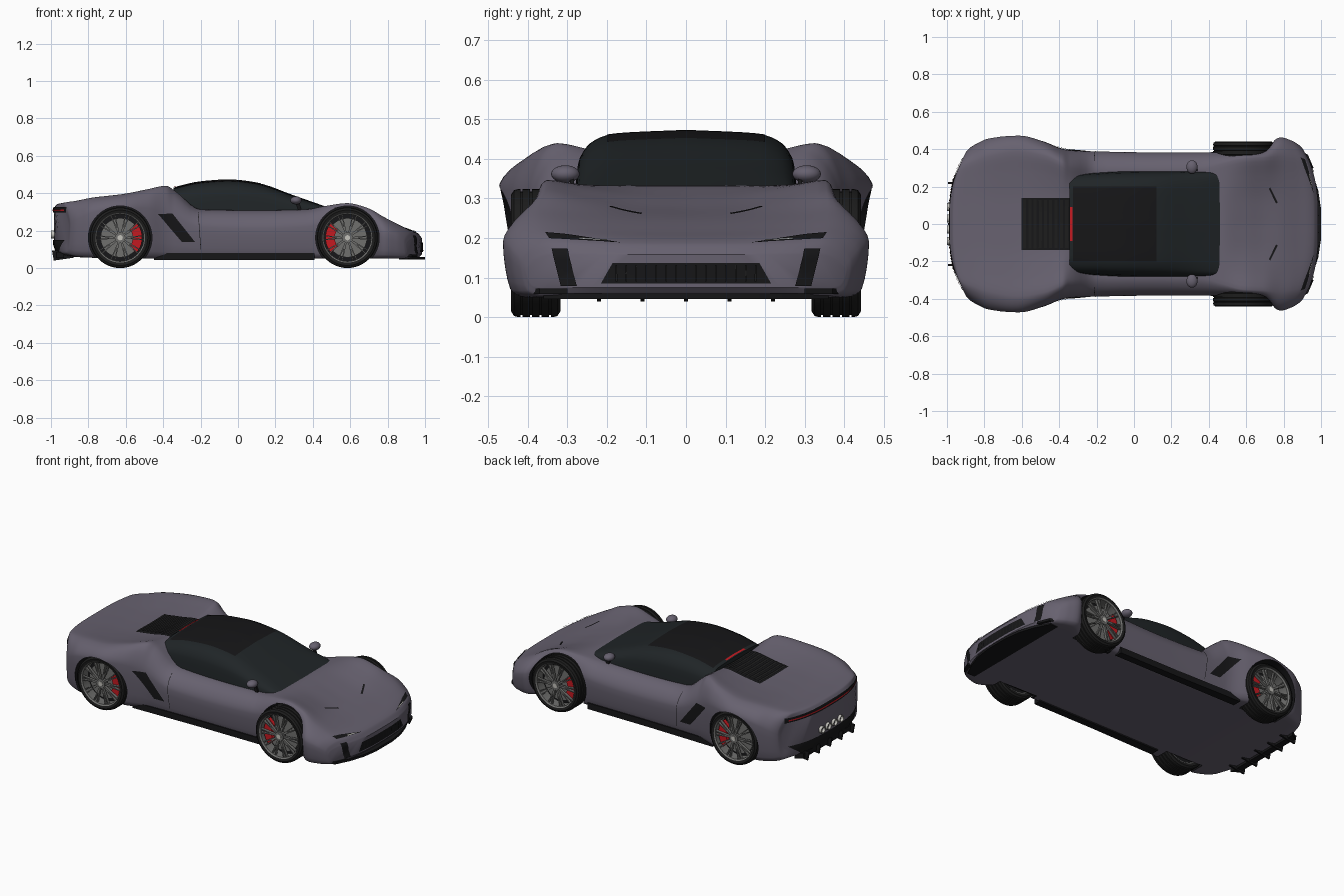
import bpy, bmesh
from math import sin, cos, pi, hypot, radians
from mathutils import Vector
from mathutils.bvhtree import BVHTree

if "Cube" in bpy.data.objects:
    bpy.data.objects.remove(bpy.data.objects["Cube"])


def material(name, r, g, b):
    m = bpy.data.materials.new(name)
    m.diffuse_color = (r, g, b, 1)
    m.use_nodes = True
    m.node_tree.nodes["Principled BSDF"].inputs["Base Color"].default_value = m.diffuse_color
    return m


PAINT = material("paint", .135, .12, .16)
GLASS = material("tinted_glass", .014, .018, .02)
BLACK = material("black_trim", .008, .008, .009)
TYRE = material("rubber", .012, .012, .012)
METAL = material("rim_metal", .16, .16, .155)
STEEL = material("bright_steel", .55, .54, .5)
RED = material("red", .55, .01, .015)


def make(name, verts, faces, mat, angle=35, recalc=True):
    me = bpy.data.meshes.new(name)
    me.from_pydata([tuple(v) for v in verts], [], faces)
    if recalc:
        bm = bmesh.new()
        bm.from_mesh(me)
        bmesh.ops.recalc_face_normals(bm, faces=bm.faces)
        bm.to_mesh(me)
        bm.free()
    me.shade_smooth()
    me.set_sharp_from_angle(angle=radians(angle))
    me.materials.append(mat)
    ob = bpy.data.objects.new(name, me)
    bpy.context.collection.objects.link(ob)
    return ob


def curve(keys, t):
    """Smooth, non-overshooting interpolation of rows (t, values...)."""
    n = len(keys)
    i = max(0, min(n - 2, sum(k[0] <= t for k in keys) - 1))
    slope = lambda j, c: (keys[j + 1][c] - keys[j][c]) / (keys[j + 1][0] - keys[j][0])

    def tangent(j, c):
        a, b = slope(max(j - 1, 0), c), slope(min(j, n - 2), c)
        return 2 * a * b / (a + b) if a * b > 0 else 0
    h = keys[i + 1][0] - keys[i][0]
    s = (t - keys[i][0]) / h
    return [(2*s**3 - 3*s*s + 1) * keys[i][c] + (s**3 - 2*s*s + s) * h * tangent(i, c)
            + (3*s*s - 2*s**3) * keys[i + 1][c] + (s**3 - s*s) * h * tangent(i + 1, c)
            for c in range(1, len(keys[0]))]


def loft(name, keys, section, mat, steps=5, sub=4, angle=35):
    """Skin mirrored cross-sections along x, ends closed with upright strips."""
    xs = [a[0] + (b[0] - a[0]) * j / steps for a, b in zip(keys, keys[1:]) for j in range(steps)]
    rings = []
    for x in xs + [keys[-1][0]]:
        pts, bow, hw = section(*curve(keys, x))
        rows = [(0, *pts[0])]
        for a, b in zip(pts, pts[1:]):
            rows.append((rows[-1][0] + hypot(b[0] - a[0], b[1] - a[1]), *b))
        half = [curve(rows, a[0] + (b[0] - a[0]) * j / sub)
                for a, b in zip(rows, rows[1:]) for j in range(sub)] + [pts[-1]]
        full = list(half) + [(-y, z) for y, z in half[-2:0:-1]]
        rings.append([(x - bow * abs(y / hw) ** 3, y, z) for y, z in full])
    n = len(rings[0])
    m = n // 2
    faces = [(i*n + j, i*n + (j + 1) % n, (i + 1)*n + (j + 1) % n, (i + 1)*n + j)
             for i in range(len(rings) - 1) for j in range(n)]
    for o in (0, (len(rings) - 1) * n):
        for j in range(m // 2):
            for side in (1, -1):
                f = [o + side * q % n for q in (j, j + 1, m - j - 1, m - j)]
                faces.append(list(dict.fromkeys(f)))
    return make(name, sum(rings, []), faces, mat, angle)


def prisms(name, polys, mat, place):
    """Extruded polygons: each item is (points, start, end)."""
    verts, faces = [], []
    for pts, a, b in polys:
        o, n = len(verts), len(pts)
        verts += [place(u, v, w) for w in (a, b) for u, v in pts]
        faces += [tuple(range(o, o + n)), tuple(range(o + n, o + 2*n))]
        faces += [(o + i, o + (i + 1) % n, o + n + (i + 1) % n, o + n + i) for i in range(n)]
    return make(name, verts, faces, mat, 30)


def lathe(name, profile, mat, place, n=48):
    """Closed (radius, depth) profile turned about an axis."""
    m = len(profile)
    verts = [place(r*cos(2*pi*i/n), d, r*sin(2*pi*i/n)) for i in range(n) for r, d in profile]
    faces = [(i*m + j, i*m + (j + 1) % m, (i + 1) % n*m + (j + 1) % m, (i + 1) % n*m + j)
             for i in range(n) for j in range(m)]
    return make(name, verts, faces, mat)


def skin(ob):
    return BVHTree.FromPolygons([v.co for v in ob.data.vertices], [list(p.vertices) for p in ob.data.polygons])


def panel(name, quad, axis, mat, tree, off=.004, nu=10, nv=6, mirror=False):
    """Quad projected onto a surface along an axis, e.g. '+x'."""
    k, sign = "xyz".index(axis[1]), (1 if axis[0] == "+" else -1)
    out = Vector([sign * (i == k) for i in range(3)])
    a, b, c, d = [Vector(q) for q in quad]
    verts, faces, index = [], [], {}
    for i in range(nu + 1):
        for j in range(nv + 1):
            p = list(a.lerp(b, i/nu).lerp(d.lerp(c, i/nu), j/nv))
            p.insert(k, 3 * sign)
            hit, nor = tree.ray_cast(Vector(p), -out)[:2]
            if hit:
                index[i, j] = len(verts)
                verts.append(hit + (nor if nor.dot(out) > 0 else -nor) * off)
    for i in range(nu):
        for j in range(nv):
            f = [(i, j), (i + 1, j), (i + 1, j + 1), (i, j + 1)]
            if all(q in index for q in f):
                f = [index[q] for q in f]
                e = (verts[f[1]] - verts[f[0]]).cross(verts[f[3]] - verts[f[0]])
                faces.append(f if e.dot(out) > 0 else f[::-1])
    if mirror:
        n = len(verts)
        verts += [Vector((v.x, -v.y, v.z)) for v in verts]
        faces += [[q + n for q in f[::-1]] for f in faces]
    return make(name, verts, faces, mat, 40, recalc=False)


# Body shell: x, half width, floor, widest height, crest y, crest z, centre z, end bow
BODY = [(-.985, .36, .13, .23, .27, .325, .32, -.08), (-.965, .39, .08, .24, .30, .347, .342, -.07),
        (-.88, .43, .06, .27, .33, .36, .35, -.04), (-.78, .458, .055, .30, .36, .377, .36, -.01),
        (-.62, .474, .05, .325, .385, .395, .37, 0), (-.48, .44, .05, .32, .365, .422, .386, 0),
        (-.385, .403, .05, .29, .325, .44, .40, 0), (-.34, .395, .05, .27, .30, .415, .40, 0),
        (-.2, .388, .05, .22, .285, .313, .31, 0), (.1, .383, .05, .21, .285, .308, .30, 0),
        (.36, .383, .05, .22, .29, .313, .31, 0), (.47, .385, .05, .24, .32, .332, .333, 0),
        (.585, .387, .05, .26, .35, .347, .308, 0), (.69, .40, .05, .22, .355, .322, .275, 0),
        (.79, .463, .05, .19, .36, .27, .25, .01), (.88, .447, .05, .17, .35, .23, .218, .04),
        (.96, .42, .055, .14, .34, .19, .187, .075), (.985, .405, .075, .12, .33, .158, .158, .085)]


def body_section(hw, zb, zw, ys, zs, zc, bow):
    return [(0, zb), (.5*hw, zb), (.88*hw, zb), (.96*hw, zb + .15*(zw - zb)), (hw, zw),
            (.62*hw + .38*ys, zw + .72*(zs - zw)), (ys, zs), (.72*ys, .55*zs + .45*zc),
            (.35*ys, zc + .1*(zs - zc)), (0, zc)], bow, hw


body = loft("body_shell", BODY, body_section, PAINT)
tree = skin(body)

# Wheel arches cut out of the body, lined in black
WX, WR, ARCH = (-.63, .585), .162, .17
circle = [(ARCH*cos(2*pi*i/64), ARCH*sin(2*pi*i/64)) for i in range(64)]
cutter = prisms("arch_cutter", [([(x + u, WR + v) for u, v in circle], s*.315, s*.6)
                                for x in WX for s in (-1, 1)], BLACK, lambda u, v, w: (u, w, v))
cutter.hide_render = True
mod = body.modifiers.new("arches", "BOOLEAN")
mod.operation, mod.solver, mod.object = "DIFFERENCE", "EXACT", cutter
bpy.context.view_layer.objects.active = body
bpy.ops.object.modifier_apply(modifier=mod.name)
bpy.data.objects.remove(cutter)
if len(body.data.materials) < 2:
    body.data.materials.append(BLACK)
for p in body.data.polygons:
    c = p.center
    p.material_index = int(abs(c.y) > .31 and any(hypot(c.x - x, c.z - WR) < ARCH + .0005 for x in WX))
body.data.set_sharp_from_angle(angle=radians(35))

# Glass canopy: x, base half width, base z, roof half width, roof z
CANOPY = [(-.345, .265, .30, .20, .43), (-.2, .275, .285, .215, .462), (-.05, .282, .285, .22, .472),
          (.1, .283, .285, .22, .456), (.3, .283, .285, .225, .388), (.42, .28, .285, .24, .346),
          (.475, .275, .285, .25, .327)]


def canopy_section(yb, zb, yr, zr):
    h = zr - zb
    return [(0, zb), (yb, zb), (.85*yb + .15*yr, zb + .55*h), (.35*yb + .65*yr, zr - .17*h),
            (.85*yr, zr - .05*h), (0, zr)], 0, 1


canopy = loft("glass_canopy", CANOPY, canopy_section, GLASS)
roof = skin(canopy)
panel("roof_panel", [(-.325, -.2), (.12, -.2), (.12, .2), (-.325, .2)], "+z", BLACK, roof, .002, 14, 14)
panel("high_brake_light", [(-.34, -.09), (-.328, -.09), (-.328, .09), (-.34, .09)], "+z", RED, roof, .004, 2, 6)

# Engine cover with raised louvres
panel("engine_cover", [(-.6, -.14), (-.345, -.14), (-.345, .14), (-.6, .14)], "+z", BLACK, tree, .003, 12, 10)
for i in range(9):
    x = -.592 + i*.028
    panel(f"louvre_{i + 1}", [(x, -.13), (x + .016, -.13), (x + .016, .13), (x, .13)], "+z", TYRE, tree, .009, 2, 8)

# Side vents, door seams, hood slits
panel("side_vent", [(-.43, .29), (-.35, .29), (-.23, .14), (-.30, .14)], "-y", BLACK, tree, mirror=True)
panel("door_seam", [(-.215, .30), (-.212, .30), (-.197, .10), (-.20, .10)], "-y", BLACK, tree, .001, 1, 12, True)
panel("hood_slit", [(.72, .19), (.728, .195), (.768, .115), (.758, .11)], "+z", BLACK, tree, .003, 2, 6, True)

# Nose: grille with bars, vertical intakes, headlights
panel("front_grille", [(-.215, .085), (.215, .085), (.185, .137), (-.185, .137)], "+x", BLACK, tree, .003, 20, 6)
for i in range(15):
    y = -.175 + i*.025
    panel(f"grille_bar_{i + 1}", [(y - .002, .09), (y + .002, .09), (y + .002, .132), (y - .002, .132)],
          "+x", TYRE, tree, .007, 1, 4)
panel("front_intake", [(.275, .078), (.315, .078), (.338, .172), (.298, .172)], "+x", BLACK, tree, .005, 6, 10, True)
panel("headlight", [(.165, .186), (.345, .197), (.355, .212), (.30, .207)], "+x", BLACK, tree, .004, 12, 3, True)
panel("headlight_lamp", [(.20, .189), (.27, .193), (.27, .196), (.20, .191)], "+x", STEEL, tree, .007, 6, 2, True)

# Tail: light band, red strip, lower panel
panel("tail_band", [(-.35, .296), (.35, .296), (.35, .325), (-.35, .325)], "-x", BLACK, tree, .004, 24, 4)
panel("tail_light", [(-.33, .306), (.33, .306), (.33, .314), (-.33, .314)], "-x", RED, tree, .007, 24, 2)
panel("rear_lower_panel", [(-.24, .085), (.24, .085), (.33, .15), (-.33, .15)], "-x", BLACK, tree, .005, 16, 6)

# Diffuser with fins, splitter, side skirts
flat = lambda u, v, w: (u, v, w)
prisms("diffuser_tray", [([(-.97, -.24), (-.97, .24), (-.93, .27), (-.93, -.27)], .055, .085)], BLACK, flat)
prisms("diffuser_fins", [([(-.985, .04), (-.995, .095), (-.88, .09), (-.88, .055)], y - .005, y + .005)
                         for y in (-.22, -.11, 0, .11, .22)], BLACK, lambda u, v, w: (u, w, v))
edge = [(.86, .36), (.91, .36), (.955, .27), (.985, .18), (1.0, .08)]
prisms("front_splitter", [(edge + [(x, -y) for x, y in edge[::-1]], .046, .06)], BLACK, flat)
prisms("splitter_winglets", [([(.86, s*.30), (.96, s*.30), (.93, s*.37), (.86, s*.41)], .058, .072)
                             for s in (-1, 1)], BLACK, flat)
prisms("side_skirts", [([(-.45, s*.33), (.41, s*.33), (.41, s*.375), (0, s*.376), (-.45, s*.385)], .042, .08)
                       for s in (-1, 1)], BLACK, flat)

# Exhaust pipes
for i, y0 in enumerate((-.09, -.03, .03, .09)):
    lathe(f"exhaust_{i + 1}", [(.021, -1), (.021, -.94), (.016, -.94), (.016, -1)], STEEL,
          lambda a, d, c, y0=y0: (d, y0 + a, .18 + c), 20)

# Door mirrors on stalks
for side, s in (("right", -1), ("left", 1)):
    bm = bmesh.new()
    bmesh.ops.create_uvsphere(bm, u_segments=24, v_segments=14, radius=1)
    make(f"{side}_mirror", [(.31 + v.co.x*.03, s*.305 + v.co.y*.036, .362 + v.co.z*.022) for v in bm.verts],
         [[v.index for v in f.verts] for f in bm.faces], PAINT)
    bm.free()
    prisms(f"{side}_mirror_stalk", [([(.325, .30), (.345, .30), (.325, .355), (.305, .355)], s*.283, s*.293)],
           BLACK, lambda u, v, w: (u, w, v))

# Wheels: grooved tyre, rim, forked spokes, brake disc and caliper
tyre = [(.131, -.058), (.148, -.062), (.159, -.055)]
for g in (-.036, -.012, .012, .036):
    tyre += [(.162, g - .008), (.162, g - .003), (.156, g - .002), (.156, g + .002), (.162, g + .003), (.162, g + .008)]
tyre += [(.159, .055), (.148, .062), (.131, .058)]


def bar(a0, a1, r0, r1, w0, w1):
    p, q = Vector((r0*cos(a0), r0*sin(a0))), Vector((r1*cos(a1), r1*sin(a1)))
    n = Vector((p.y - q.y, q.x - p.x)).normalized()
    return [tuple(v) for v in (p - n*w0, q - n*w1, q + n*w1, p + n*w0)]


def arc(r, a, b, n=10):
    return [(r*cos(a + (b - a)*i/n), r*sin(a + (b - a)*i/n)) for i in range(n + 1)]


for end, x, inner in (("rear", WX[0], 0), ("front", WX[1], pi)):
    for side, s in (("right", -1), ("left", 1)):
        put = lambda a, d, c: (x + a, s*(.38 - d), WR + c)
        face = lambda u, v, w: put(u, w, v)
        tag = f"{end}_{side}"
        lathe(f"{tag}_tyre", tyre, TYRE, put)
        lathe(f"{tag}_rim", [(.126, -.054), (.133, -.06), (.133, .055), (.126, .055)], METAL, put)
        prisms(f"{tag}_backplate", [(arc(.13, 0, 2*pi*47/48, 47), .005, .05)], BLACK, face)
        prisms(f"{tag}_brake_disc", [(arc(.105, 0, 2*pi*47/48, 47), -.015, .005)], METAL, face)
        prisms(f"{tag}_caliper", [(arc(.068, inner - .75, inner + .75) + arc(.118, inner + .75, inner - .75),
                                   -.035, -.012)], RED, face)
        prisms(f"{tag}_spokes", [(bar(2*pi*i/10, 2*pi*i/10 + k*.085, .024, .128, .004, .0028), -.054, -.038)
                                 for i in range(10) for k in (-1, 1)], METAL, face)
        prisms(f"{tag}_hub", [(arc(.028, 0, 2*pi*23/24, 23), -.057, -.03)], METAL, face)
        prisms(f"{tag}_hub_cap", [(arc(.014, 0, 2*pi*15/16, 15), -.06, -.05)], STEEL, face)
